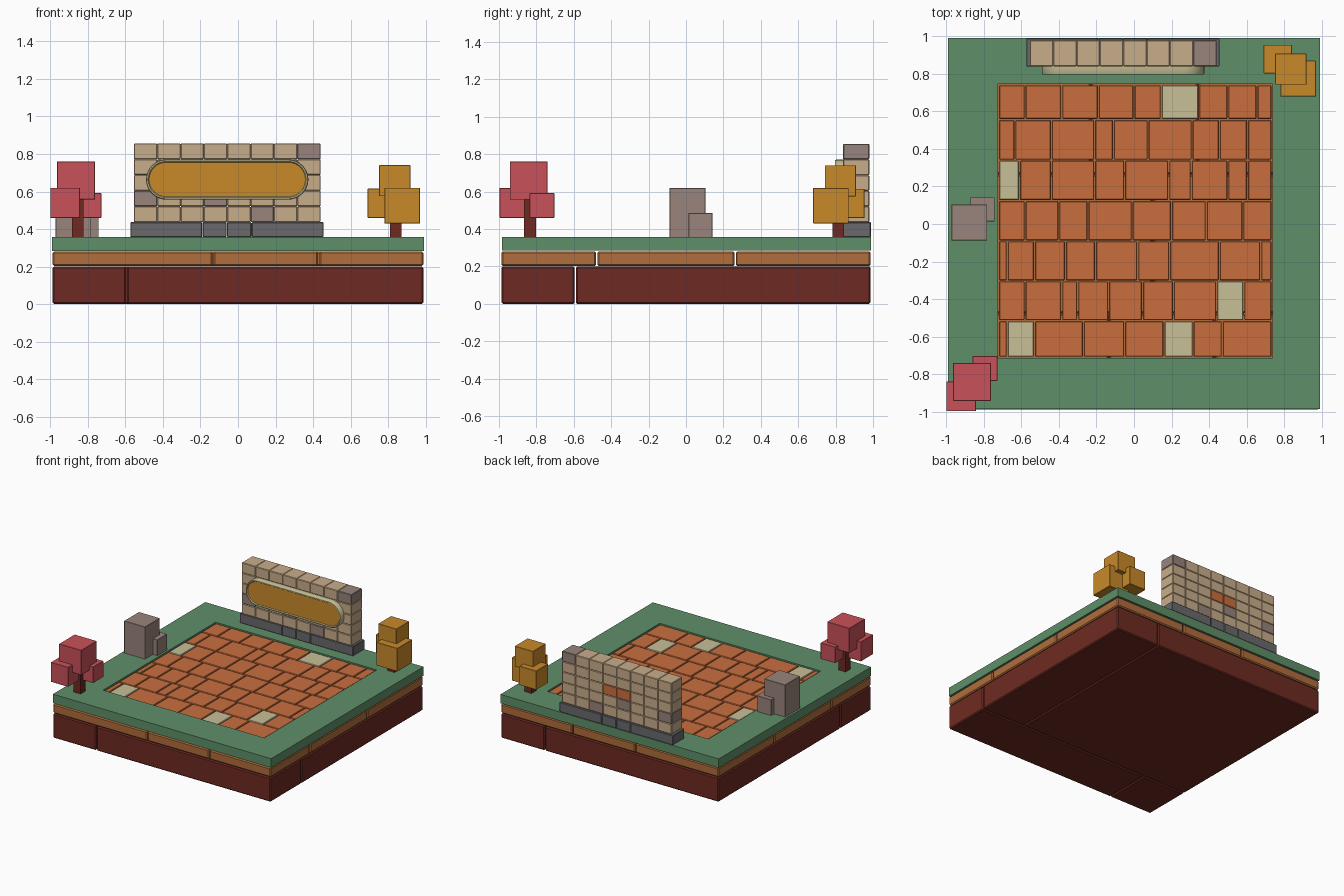
import bpy, bmesh, math
from mathutils import Vector, Matrix

if "Cube" in bpy.data.objects:
    bpy.data.objects.remove(bpy.data.objects["Cube"])


def srgb(h):
    out = []
    for i in (0, 2, 4):
        c = int(h[i:i + 2], 16) / 255
        out.append(c / 12.92 if c <= 0.04045 else ((c + 0.055) / 1.055) ** 2.4)
    return (*out, 1)


MATS = {}
for name, code in dict(green="5f8f69", terracotta="c96f3f", cream="c8c096", maroon="6e2a22",
                       brown="b06d3c", dark_grey="6a696c", beige="c9ae8b", taupe="98857c",
                       gold="c98a2a", rose="c9525a").items():
    m = bpy.data.materials.new(name)
    m.diffuse_color = srgb(code)
    m.use_nodes = True
    m.node_tree.nodes["Principled BSDF"].inputs["Base Color"].default_value = m.diffuse_color
    MATS[name] = m


def finish(name, bm, mats):
    bmesh.ops.recalc_face_normals(bm, faces=bm.faces)
    me = bpy.data.meshes.new(name)
    bm.to_mesh(me)
    bm.free()
    for m in mats:
        me.materials.append(MATS[m])
    ob = bpy.data.objects.new(name, me)
    bpy.context.collection.objects.link(ob)
    return ob


def boxes(name, items, mats, bevel=0.0, gap=0.0):
    """One mesh from boxes (x0, x1, y0, y1, z0, z1, material index)."""
    bm = bmesh.new()
    for x0, x1, y0, y1, z0, z1, mi in items:
        size = Vector((x1 - x0 - gap, y1 - y0 - gap, z1 - z0))
        mid = Vector((x0 + x1, y0 + y1, z0 + z1)) / 2
        vs = bmesh.ops.create_cube(
            bm, size=1, matrix=Matrix.Translation(mid) @ Matrix.Diagonal((*size, 1)))["verts"]
        for f in {f for v in vs for f in v.link_faces}:
            f.material_index = mi
        if bevel:
            edges = list({e for v in vs for e in v.link_edges})
            bmesh.ops.bevel(bm, geom=edges, offset=bevel, segments=1, affect='EDGES', material=-1)
    return finish(name, bm, mats)


def rows(ys, xs_per_row, z0, z1, accents=()):
    """Courses of blocks: row limits in y, joint positions in x for each row."""
    out = []
    for r, xs in enumerate(xs_per_row):
        for c in range(len(xs) - 1):
            out.append((xs[c], xs[c + 1], ys[r], ys[r + 1], z0, z1, int((r, c) in accents)))
    return out


# Base layers
boxes("foundation_blocks", rows([-0.99, -0.592, 0.99],
      [[-0.99, -0.595, 0.99], [-0.99, 0.59, 0.99]], 0.0, 0.2), ["maroon"], 0.008, 0.006)
boxes("brown_course", rows([-0.99, -0.477, 0.263, 0.99],
      [[-0.99, -0.133, 0.43, 0.99], [-0.99, 0.1, 0.99], [-0.99, -0.23, 0.34, 0.99]],
      0.203, 0.28), ["brown"], 0.008, 0.006)

# Green border frame with an open middle
bm = bmesh.new()
X0, X1, Y0, Y1 = -0.725, 0.737, -0.713, 0.745
loops = []
for a, b, c, d, z in [(-0.99, 0.99, -0.985, 0.99, 0.284), (-0.99, 0.99, -0.985, 0.99, 0.357),
                      (X0, X1, Y0, Y1, 0.357), (X0, X1, Y0, Y1, 0.284)]:
    loops.append([bm.verts.new(p) for p in ((a, c, z), (b, c, z), (b, d, z), (a, d, z))])
for i in range(4):
    A, B = loops[i], loops[(i + 1) % 4]
    for k in range(4):
        n = (k + 1) % 4
        bm.faces.new((A[k], A[n], B[n], B[k]))
sharp = [e for e in bm.edges if e.calc_face_angle(0) > 1]
bmesh.ops.bevel(bm, geom=sharp, offset=0.007, segments=1, affect='EDGES')
finish("green_border", bm, ["green"])

# Paving tiles, front row last in the list
L, R = -0.722, 0.735
joints = [[-.58, -.385, -.19, 0, .145, .345, .5, .655],
          [-.635, -.44, -.21, -.11, .075, .31, .455, .605],
          [-.61, -.44, -.21, -.05, .185, .305, .5, .605],
          [-.58, -.4, -.245, -.01, .2, .385, .58],
          [-.675, -.53, -.365, -.205, .02, .19, .455, .675],
          [-.58, -.385, -.3, -.135, .045, .21, .44, .585],
          [-.675, -.53, -.27, -.05, .16, .315, .47]]
boxes("paving_tiles", rows([-0.71, -0.515, -0.303, -0.09, 0.125, 0.34, 0.557, 0.742],
      [[L, *j, R] for j in reversed(joints)], 0.284, 0.351,
      {(6, 5), (4, 0), (1, 7), (0, 1), (0, 5)}),
      ["terracotta", "cream"], 0.004, 0.006)

# Wall footing
boxes("wall_footing", rows([0.838, 0.99], [[-0.575, -0.19, -0.06, 0.072, 0.457]], 0.357, 0.437),
      ["dark_grey"], 0.004, 0.002)

# Brick wall: 8 columns by 5 courses
accent = {(7, 4): 1, (0, 1): 1, (3, 1): 1, (5, 0): 1, (3, 2): 2, (4, 2): 2}
w, h = 0.995 / 8, 0.419 / 5
boxes("brick_wall", [(-0.555 + c * w, -0.555 + (c + 1) * w, 0.84, 0.98,
                      0.437 + r * h, 0.437 + (r + 1) * h, accent.get((c, r), 0))
                     for c in range(8) for r in range(5)],
      ["beige", "taupe", "terracotta"], 0.004)

# Pill-shaped plaque: rounded cream rim around a gold panel
bm = bmesh.new()
N = 16
loops = []
for rad, y in [(0.107, 0.845), (0.107, 0.803), (0.103, 0.796), (0.096, 0.796), (0.091, 0.803)]:
    pts = []
    for cx, start in ((0.268, -math.pi / 2), (-0.383, math.pi / 2)):
        for i in range(N + 1):
            t = start + math.pi * i / N
            pts.append(bm.verts.new((cx + rad * math.cos(t), y, 0.664 + rad * math.sin(t))))
    loops.append(pts)
for A, B in zip(loops, loops[1:]):
    for k in range(len(A)):
        n = (k + 1) % len(A)
        bm.faces.new((A[k], A[n], B[n], B[k]))
bm.faces.new(loops[0])
bm.faces.new(loops[-1]).material_index = 1
plaque = finish("wall_plaque", bm, ["cream", "gold"])
bpy.context.view_layer.objects.active = plaque
plaque.select_set(True)
bpy.ops.object.shade_smooth_by_angle(angle=math.radians(30))

# Trees: trunk plus block foliage
boxes("gold_tree_trunk", [(0.81, 0.872, 0.783, 0.845, 0.355, 0.6, 0)], ["maroon"])
boxes("gold_tree_leaves", [(0.752, 0.918, 0.742, 0.908, 0.575, 0.741, 0),
                           (0.78, 0.97, 0.68, 0.87, 0.43, 0.62, 0),
                           (0.69, 0.842, 0.803, 0.955, 0.46, 0.615, 0)], ["gold"], 0.002)
boxes("rose_tree_trunk", [(-0.885, -0.822, -0.866, -0.803, 0.355, 0.58, 0)], ["maroon"])
boxes("rose_tree_leaves", [(-0.964, -0.762, -0.942, -0.74, 0.557, 0.76, 0),
                           (-1.0, -0.842, -0.997, -0.839, 0.46, 0.62, 0),
                           (-0.86, -0.728, -0.836, -0.704, 0.46, 0.592, 0)], ["rose"], 0.002)

# Boulders
boxes("boulders", [(-0.972, -0.782, -0.088, 0.104, 0.355, 0.62, 0),
                   (-0.872, -0.742, 0.014, 0.142, 0.355, 0.486, 0)], ["taupe"], 0.002)
